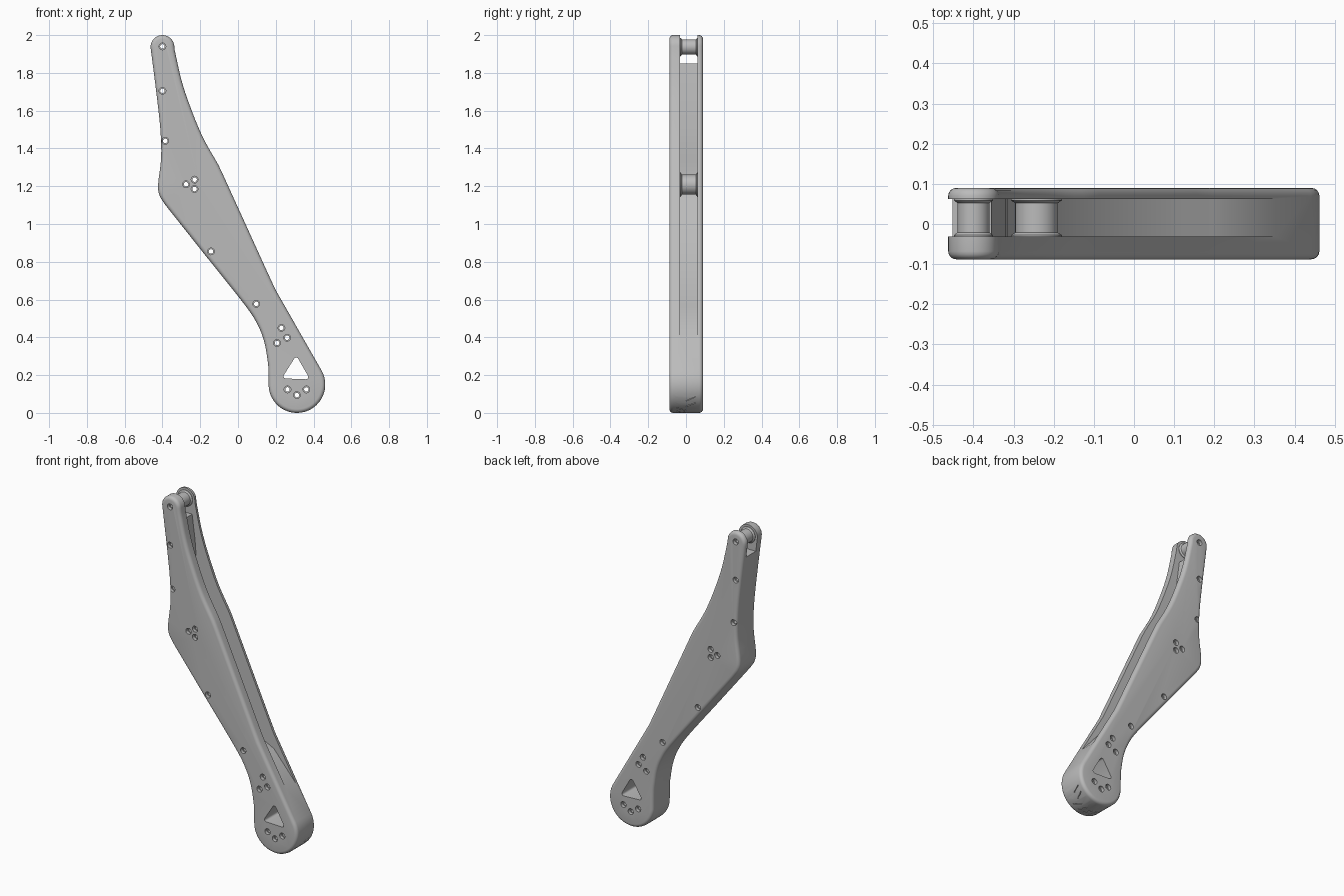
import bpy, bmesh, math
from mathutils import Vector

if "Cube" in bpy.data.objects:
    bpy.data.objects.remove(bpy.data.objects["Cube"])

grey = bpy.data.materials.new("mid grey")
grey.use_nodes = True
colour = (0.5, 0.5, 0.5, 1)
grey.diffuse_color = colour
grey.node_tree.nodes["Principled BSDF"].inputs["Base Color"].default_value = colour

FRONT, BACK = -0.088, 0.09
SLOT_FRONT, SLOT_BACK = -0.031, 0.062


def add_object(name, bm):
    bmesh.ops.recalc_face_normals(bm, faces=bm.faces)
    mesh = bpy.data.meshes.new(name)
    bm.to_mesh(mesh)
    bm.free()
    mesh.materials.append(grey)
    obj = bpy.data.objects.new(name, mesh)
    bpy.context.collection.objects.link(obj)
    return obj


def prism(name, points, y0, y1, rounding=0):
    """Extrude an x-z outline along y, optionally rounding both rims."""
    bm = bmesh.new()
    face = bm.faces.new([bm.verts.new((x, y0, z)) for x, z in points])
    extruded = bmesh.ops.extrude_face_region(bm, geom=[face])["geom"]
    moved = [g for g in extruded if isinstance(g, bmesh.types.BMVert)]
    bmesh.ops.translate(bm, verts=moved, vec=(0, y1 - y0, 0))
    if rounding:
        rims = [e for e in bm.edges if abs(e.verts[0].co.y - e.verts[1].co.y) < 1e-5]
        bmesh.ops.bevel(bm, geom=rims, offset=rounding, segments=4, profile=0.5,
                        affect='EDGES', clamp_overlap=False)
    return add_object(name, bm)


def arc(cx, cz, r, start, end, steps=18):
    return [(cx + r * math.cos(math.radians(start + (end - start) * i / steps)),
             cz + r * math.sin(math.radians(start + (end - start) * i / steps)))
            for i in range(steps + 1)]


def smooth_path(points, steps=4):
    """Catmull-Rom curve through the points."""
    p = [Vector(q) for q in points]
    p = [2 * p[0] - p[1]] + p + [2 * p[-1] - p[-2]]
    path = []
    for a, b, c, d in zip(p, p[1:], p[2:], p[3:]):
        for i in range(steps):
            t = i / steps
            path.append(tuple(0.5 * (2 * b + (c - a) * t + (2 * a - 5 * b + 4 * c - d) * t * t
                                     + (3 * b - a - 3 * c + d) * t ** 3)))
    return path + [tuple(p[-2])]


def lathe(name, x, z, profile, sides=40):
    """Turn (radius, y) pairs around a y-parallel axis."""
    bm = bmesh.new()
    rings = [[bm.verts.new((x + r * math.cos(math.tau * i / sides), y,
                            z + r * math.sin(math.tau * i / sides)))
              for i in range(sides)] for r, y in profile]
    for a, b in zip(rings, rings[1:]):
        for i in range(sides):
            j = (i + 1) % sides
            bm.faces.new((a[i], a[j], b[j], b[i]))
    bm.faces.new(rings[0])
    bm.faces.new(rings[-1])
    return add_object(name, bm)


def apply_modifiers(obj):
    graph = bpy.context.evaluated_depsgraph_get()
    mesh = bpy.data.meshes.new_from_object(obj.evaluated_get(graph))
    obj.modifiers.clear()
    obj.data = mesh


def cut(obj, cutters):
    for cutter in cutters:
        mod = obj.modifiers.new("cut", 'BOOLEAN')
        mod.operation = 'DIFFERENCE'
        mod.solver = 'EXACT'
        mod.object = cutter
    apply_modifiers(obj)


# Outline of the arm: spine side, foot, open side, tip
spine_side = smooth_path([(-0.461, 1.92), (-0.431, 1.685), (-0.411, 1.5), (-0.407, 1.35),
                          (-0.423, 1.21), (-0.415, 1.15), (-0.384, 1.10)])
shin = smooth_path([(-0.177, 0.839), (0.035, 0.573), (0.103, 0.468), (0.14, 0.373),
                    (0.16, 0.257)])
foot = arc(0.312, 0.15, 0.15, 182, 390, 30)
open_side = [(0.198, 0.653), (0.161, 0.733), (-0.087, 1.278)]
open_side += smooth_path([(-0.105, 1.315), (-0.188, 1.463), (-0.257, 1.632), (-0.30, 1.764),
                          (-0.335, 1.92)])
tip = arc(-0.40, 1.937, 0.063, 5, 180)
arm = prism("arm_body", spine_side + shin + foot + open_side + tip, FRONT, BACK, 0.02)

# Slot between the two side plates, leaving the spine wall and foot block
slot = prism("slot_cutter",
             [(-0.6, 2.1), (-0.6, 1.85), (-0.355, 1.85), (-0.335, 1.70), (-0.32, 1.5),
              (-0.315, 1.34), (-0.328, 1.2), (-0.31, 1.13), (-0.11, 0.88), (0.12, 0.60),
              (0.2, 0.56), (0.355, 0.38), (0.6, 0.38), (0.6, 2.1)], SLOT_FRONT, SLOT_BACK)

# Triangular window through the foot
window = []
for x, z, start in ((0.308, 0.281, 30), (0.253, 0.194, 150), (0.360, 0.190, 270)):
    window += arc(x, z, 0.012, start + 120, start, 5)[::-1]
window_cutter = prism("window_cutter", window, -0.2, 0.2)

# Counterbored screw holes
hole_spots = [(-0.40, 1.94), (-0.40, 1.705), (-0.385, 1.44), (-0.275, 1.21), (-0.23, 1.235),
              (-0.23, 1.185), (-0.143, 0.855), (0.097, 0.577), (0.23, 0.45), (0.26, 0.398),
              (0.207, 0.37), (0.262, 0.124), (0.312, 0.094), (0.362, 0.124)]
holes = [lathe("hole_cutter", x, z,
               [(0.018, -0.2), (0.018, FRONT + 0.02), (0.012, FRONT + 0.02),
                (0.012, BACK - 0.02), (0.018, BACK - 0.02), (0.018, 0.2)], 20)
         for x, z in hole_spots]

# Chevron tread grooves around the underside of the foot
grooves = []
for angle in range(235, 340, 15):
    for side in (-1, 1):
        bm = bmesh.new()
        bmesh.ops.create_cube(bm, size=1)
        for v in bm.verts:
            y = (v.co.y + 0.5) * 0.05 * side
            a = math.radians(angle + v.co.x * 2 + abs(y) * 200)
            r = 0.15 + v.co.z * 0.012
            v.co = (0.312 + r * math.cos(a), y + 0.001 * side, 0.15 + r * math.sin(a))
        grooves.append(add_object("groove_cutter", bm))

cut(arm, [slot, window_cutter] + holes + grooves)


# Flanged spacers joining the plates
def spacer(name, x, z, r, flange):
    a, b = SLOT_FRONT - 0.002, SLOT_BACK + 0.002
    obj = lathe(name, x, z, [(flange, a), (flange, a + 0.005), (r, a + 0.012),
                             (r, b - 0.012), (flange, b - 0.005), (flange, b)])
    cut(obj, [h for h, p in zip(holes, hole_spots) if math.dist(p, (x, z)) < r])
    return obj


parts = [arm, spacer("tip_spacer", -0.40, 1.937, 0.04, 0.049),
         spacer("middle_spacer", -0.243, 1.208, 0.053, 0.064)]

for cutter in [slot, window_cutter] + holes + grooves:
    bpy.data.objects.remove(cutter)

# Smooth the curved surfaces, keep edges sharp
bpy.ops.object.select_all(action='DESELECT')
for part in parts:
    part.select_set(True)
bpy.context.view_layer.objects.active = arm
bpy.ops.object.shade_smooth_by_angle(angle=math.radians(30))
